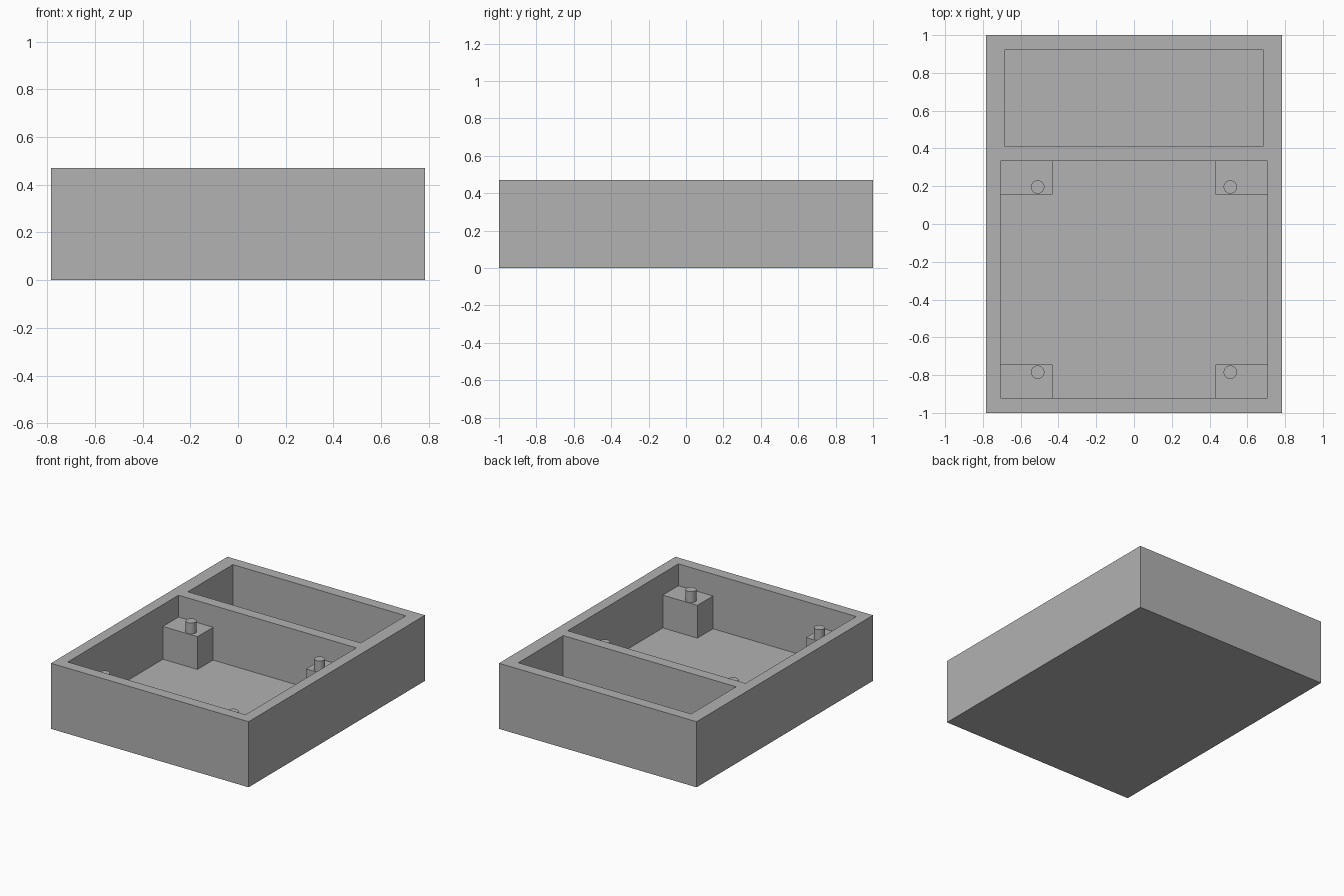
import bpy, bmesh
from mathutils import Matrix, Vector

cube = bpy.data.objects.get("Cube")
if cube:
    bpy.data.objects.remove(cube, do_unlink=True)

U = 2 / 51                      # one design unit: the tray is 40 x 51 x 12
FLOOR, POST_TOP, PIN_TOP, RIM = 2, 8, 10, 12

grey = bpy.data.materials.new("plain grey")
grey.use_nodes = True
colour = (0.445, 0.445, 0.445, 1)
grey.diffuse_color = colour
grey.node_tree.nodes["Principled BSDF"].inputs["Base Color"].default_value = colour


def finish(name, bm):
    mesh = bpy.data.meshes.new(name)
    bm.to_mesh(mesh)
    bm.free()
    mesh.materials.append(grey)
    obj = bpy.data.objects.new(name, mesh)
    bpy.context.collection.objects.link(obj)
    return obj


def box(name, low, high):
    low, high = Vector(low) * U, Vector(high) * U
    bm = bmesh.new()
    place = Matrix.Translation((low + high) / 2) @ Matrix.Diagonal((*(high - low), 1))
    bmesh.ops.create_cube(bm, size=1, matrix=place)
    return finish(name, bm)


def pin(name, x, y):
    bm = bmesh.new()
    middle = Vector((x, y, (POST_TOP + PIN_TOP) / 2)) * U
    bmesh.ops.create_cone(bm, cap_ends=True, segments=32, radius1=0.9 * U, radius2=0.9 * U,
                          depth=(PIN_TOP - POST_TOP) * U, matrix=Matrix.Translation(middle))
    obj = finish(name, bm)
    bpy.ops.object.select_all(action='DESELECT')
    obj.select_set(True)
    bpy.context.view_layer.objects.active = obj
    bpy.ops.object.shade_smooth_by_angle()


# Tray body with two pockets cut from above
tray = box("tray_body", (-20, -25.5, 0), (20, 25.5, RIM))
pockets = {
    "main_pocket": ((-18, -23.5, FLOOR), (18, 8.5, RIM + 2)),
    "rear_pocket": ((-17.5, 10.5, FLOOR), (17.5, 23.5, RIM + 2)),
}
for name, (low, high) in pockets.items():
    cutter = box(name + "_cutter", low, high)
    cutter.hide_render = True
    cut = tray.modifiers.new(name, 'BOOLEAN')
    cut.operation = 'DIFFERENCE'
    cut.solver = 'EXACT'
    cut.object = cutter
    bpy.context.view_layer.objects.active = tray
    bpy.ops.object.modifier_apply(modifier=name)
    bpy.data.objects.remove(cutter, do_unlink=True)

# Corner posts in the main pocket, each with a locating pin
for side, sx in (("left", 1), ("right", -1)):
    xs = sorted((sx * 11, sx * 18))
    for end, y0, pin_y in (("front", -23.5, -20), ("rear", 4, 5)):
        box(f"{end}_{side}_post", (xs[0], y0, FLOOR), (xs[1], y0 + 4.5, POST_TOP))
        pin(f"{end}_{side}_pin", sx * 13, pin_y)
